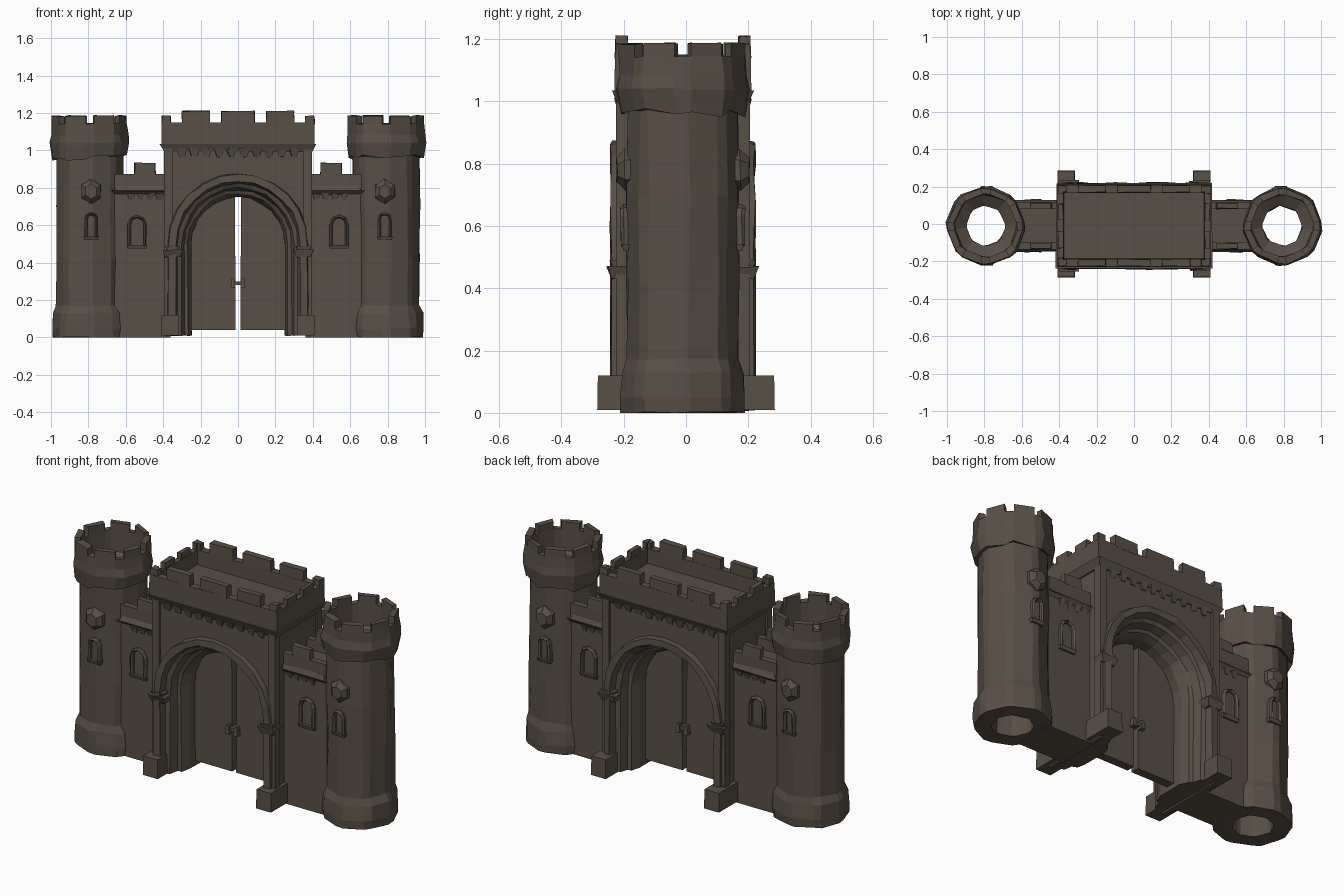
import bpy, bmesh, math, random
from mathutils import Vector

if "Cube" in bpy.data.objects:
    bpy.data.objects.remove(bpy.data.objects["Cube"])

random.seed(4)
YC = -0.01          # building sits slightly in front of the feet centre
stone = bpy.data.materials.new("dark_stone")
stone.diffuse_color = (0.098, 0.079, 0.062, 1)
stone.use_nodes = True
stone.node_tree.nodes["Principled BSDF"].inputs["Base Color"].default_value = stone.diffuse_color


def finish(bm, name, jitter=0.0):
    bmesh.ops.remove_doubles(bm, verts=bm.verts, dist=1e-5)
    for v in bm.verts:
        if jitter:
            v.co += Vector([random.uniform(-jitter, jitter) for _ in range(3)])
        v.co.z = max(v.co.z, 0)
        v.co.y += YC
    bmesh.ops.recalc_face_normals(bm, faces=bm.faces)
    me = bpy.data.meshes.new(name)
    bm.to_mesh(me)
    bm.free()
    me.materials.append(stone)
    ob = bpy.data.objects.new(name, me)
    bpy.context.collection.objects.link(ob)
    return ob


def loft(name, rings, closed=False, jitter=0.0):
    """Skin a list of equal closed rings; cap the ends or join them up."""
    bm = bmesh.new()
    vs = [[bm.verts.new(p) for p in r] for r in rings]
    n, m = len(rings[0]), len(rings)
    for i in range(m if closed else m - 1):
        a, b = vs[i], vs[(i + 1) % m]
        for j in range(n):
            k = (j + 1) % n
            bm.faces.new((a[j], a[k], b[k], b[j]))
    if not closed:
        bm.faces.new(vs[0])
        bm.faces.new(vs[-1])
    return finish(bm, name, jitter)


def box(name, x, y, z, top=0.0, jitter=0.0):
    """Box from ranges; 'top' grows the upper face outward."""
    x, y = sorted(x), sorted(y)

    def ring(h, g):
        return [(x[0] - g, y[0] - g, h), (x[1] + g, y[0] - g, h),
                (x[1] + g, y[1] + g, h), (x[0] - g, y[1] + g, h)]
    return loft(name, [ring(z[0], 0), ring(z[1], top)], jitter=jitter)


def arch_path(steps=12):
    """(cos, sin, is_foot) from the left foot round to the right foot."""
    arc = [math.pi - math.pi * i / steps for i in range(steps + 1)]
    return [(-1, 0, True)] + [(math.cos(a), math.sin(a), False) for a in arc] + [(1, 0, True)]


def sweep_arch(name, section, cx, spring, foot, steps=12, jitter=0.0):
    """Sweep an (radius, y) section round an arch with straight legs."""
    rings = [[(cx + r * c, y, foot if f else spring + r * s) for r, y in section]
             for c, s, f in arch_path(steps)]
    return loft(name, rings, jitter=jitter)


def prism(name, pts, y0, y1):
    return loft(name, [[(x, y, z) for x, z in pts] for y in (y0, y1)])


# ---- gatehouse: walls around the archway
SPRING = 0.5
rings = []
for c, s, f in arch_path():
    ix, iz = 0.36 * c, 0.0 if f else SPRING + 0.36 * s
    ox = max(-0.385, min(0.385, 0.75 * c))
    oz = 0.0 if f else SPRING + min(0.51, 0.75 * s)
    rings.append([(ix, -0.2, iz), (ox, -0.2, oz), (ox, 0.2, oz), (ix, 0.2, iz)])
loft("gatehouse_walls", rings)

# stepped, splayed arch moulding running through the passage
half = [(0.378, -0.19), (0.372, -0.23), (0.335, -0.232), (0.322, -0.19), (0.30, -0.18),
        (0.288, -0.135), (0.268, -0.125), (0.25, -0.08)]
sweep_arch("arch_moulding", half + [(r, -y) for r, y in reversed(half)], 0, SPRING, 0.01,
           jitter=0.004)

# twin doors with a gap between them
for sx, side in ((-1, "left"), (1, "right")):
    pts = [(sx * 0.013, 0.04), (sx * 0.256, 0.04)]
    for i in range(7):
        a = math.radians(i * 14.4)
        pts.append((sx * max(0.013, 0.256 * math.cos(a)), SPRING + 0.256 * math.sin(a)))
    prism("door_" + side, pts, -0.025, 0.025)
    for sy in (-1, 1):
        box("door_handle", (sx * 0.013, sx * 0.04), (sy * 0.02, sy * 0.055), (0.265, 0.315), -0.006)
box("door_latch", (-0.03, 0.03), (-0.04, 0.04), (0.28, 0.30))

for sx in (-1, 1):
    # foot blocks, corner strips and capitals
    box("foot_block", (sx * 0.315, sx * 0.41), (-0.275, 0.295), (0.01, 0.12), -0.002)
    for sy in (-1, 1):
        box("corner_strip", (sx * 0.35, sx * 0.395), (sy * 0.17, sy * 0.215), (0.12, 1.01))
        box("capital", (sx * 0.31, sx * 0.39), (sy * 0.18, sy * 0.228), (0.43, 0.47), 0.014, 0.003)
        box("capital_top", (sx * 0.315, sx * 0.385), (sy * 0.18, sy * 0.228), (0.47, 0.49), 0.005, 0.003)

# corbels under the cornice
for sy in (-1, 1):
    for i in range(10):
        x = -0.3 + i * 0.6 / 9
        box("corbel", (x - 0.014, x + 0.014), (sy * 0.19, sy * 0.205), (0.965, 1.01), 0.012, 0.004)

# roof slab, cornice and battlements
box("cornice", (-0.395, 0.395), (-0.207, 0.207), (0.995, 1.035), 0.022, 0.003)
box("roof_floor", (-0.39, 0.39), (-0.2, 0.2), (1.03, 1.065))
for s in (-1, 1):
    box("parapet_long", (-0.41, 0.41), (s * 0.175, s * 0.22), (1.03, 1.15), -0.002)
    box("parapet_side", (s * 0.375, s * 0.41), (-0.19, 0.19), (1.03, 1.15), -0.002)
    for x0, x1, h in ((-0.3, -0.15, 1.21), (-0.09, 0.09, 1.21), (0.15, 0.3, 1.21),
                      (-0.408, -0.36, 1.185), (0.36, 0.408, 1.185)):
        box("merlon_long", (x0, x1), (s * 0.178, s * 0.217), (1.14, h), -0.001, 0.003)
    for y0, y1 in ((-0.215, -0.17), (-0.12, -0.03), (0.03, 0.12), (0.17, 0.215)):
        box("merlon_side", (s * 0.378, s * 0.408), (y0, y1), (1.14, 1.185), -0.001, 0.003)


def window(name, cx, y_wall, sy, base, top, w):
    """Raised arched frame with a sill on a wall facing sy."""
    y0, y1, y2 = sy * (y_wall - 0.02), sy * (y_wall + 0.012), sy * (y_wall + 0.022)
    sweep_arch(name + "_frame", [(w, y0), (w, y1), (w - 0.008, y2), (w - 0.016, y1), (w - 0.016, y0)],
               cx, top - w, base + 0.015, 4, 0.002)
    box(name + "_sill", (cx - w, cx + w), (y0, y1), (base, base + 0.02), 0.006)


# ---- side walls linking gatehouse and towers
for sx in (-1, 1):
    x = (sx * 0.37, sx * 0.66)
    box("link_wall", x, (-0.12, 0.12), (0, 0.81))
    box("link_ledge", x, (-0.12, 0.12), (0.765, 0.785), 0.018, 0.003)
    box("link_ledge_slope", x, (-0.138, 0.138), (0.785, 0.815), -0.014, 0.003)
    for sy in (-1, 1):
        y = (sy * 0.09, sy * 0.125)
        box("link_parapet", x, y, (0.8, 0.875))
        box("link_merlon", (sx * 0.44, sx * 0.555), y, (0.87, 0.932), -0.002, 0.003)
        for i in range(4):
            cx = sx * (0.42 + i * 0.05)
            box("link_corbel", (cx - 0.011, cx + 0.011), (sy * 0.11, sy * 0.122), (0.735, 0.77), 0.01, 0.003)
        window("link_window", sx * 0.54, 0.12, sy, 0.475, 0.655, 0.05)

# ---- round corner towers: hollow turned shafts with a flared crown
PROFILE = [(0.198, 0.0), (0.202, 0.05), (0.195, 0.13), (0.18, 0.17), (0.179, 0.42), (0.179, 0.7),
           (0.178, 0.97), (0.198, 0.955), (0.212, 1.04), (0.206, 1.085), (0.203, 1.143),
           (0.168, 1.143), (0.165, 1.02), (0.105, 0.98), (0.105, 0.0)]
angles = []
for i in range(8):
    mid = math.radians(45 * i)
    angles += [mid - math.radians(6.5), mid + math.radians(6.5)]

for sx, side in ((-1, "left"), (1, "right")):
    tx = sx * 0.793
    rings = [[(tx + r * math.cos(a), r * math.sin(a), z) for r, z in PROFILE] for a in angles]
    tower = loft("tower_" + side, rings, closed=True, jitter=0.005)

    # ragged lower lip of the crown, then raise merlons from the wide rim faces
    bm = bmesh.new()
    bm.from_mesh(tower.data)
    for v in bm.verts:
        r = math.hypot(v.co.x - tx, v.co.y - YC)
        if r > 0.188 and 0.94 < v.co.z < 0.97:
            v.co.z += random.uniform(-0.012, 0.022)
    rim = [f for f in bm.faces if all(v.co.z > 1.13 for v in f.verts) and f.calc_area() > 0.0025]
    res = bmesh.ops.extrude_discrete_faces(bm, faces=rim)
    for f in res["faces"]:
        for v in f.verts:
            v.co.z += 0.042
    bmesh.ops.recalc_face_normals(bm, faces=bm.faces)
    bm.to_mesh(tower.data)
    bm.free()

    for sy in (-1, 1):
        window("tower_window", sx * 0.785, 0.178, sy, 0.52, 0.67, 0.037)
        # faceted stone boss above each window
        boss = [[(sx * 0.785 + r * math.cos(k * math.pi / 3 + math.pi / 6), sy * y,
                  0.78 + 1.1 * r * math.sin(k * math.pi / 3 + math.pi / 6)) for k in range(6)]
                for r, y in ((0.06, 0.16), (0.06, 0.185), (0.035, 0.212))]
        loft("tower_boss", boss, jitter=0.003)
